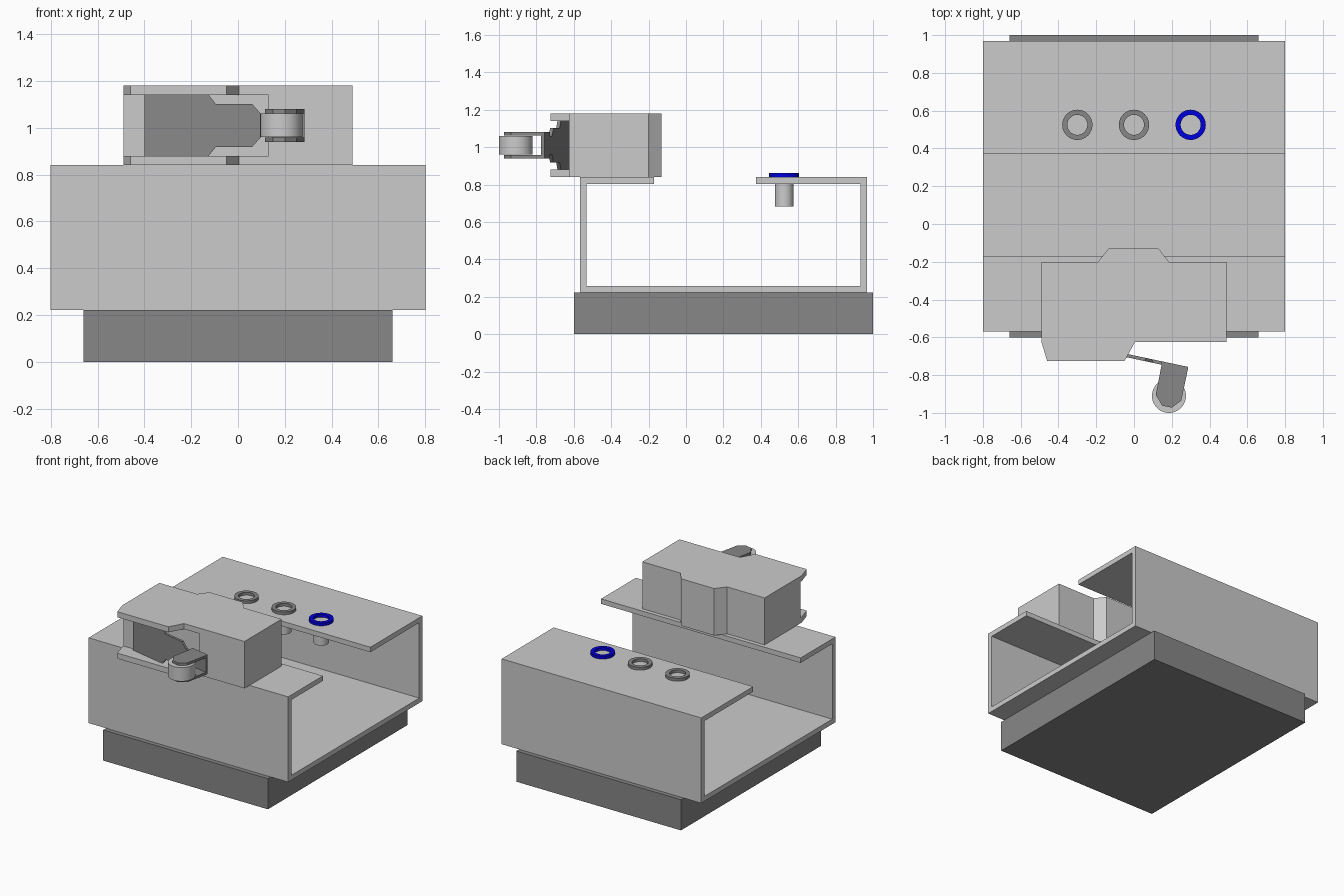
import bpy, bmesh, math

if "Cube" in bpy.data.objects:
    bpy.data.objects.remove(bpy.data.objects["Cube"])


def material(name, rgb):
    m = bpy.data.materials.new(name)
    m.diffuse_color = (*rgb, 1)
    m.use_nodes = True
    m.node_tree.nodes["Principled BSDF"].inputs["Base Color"].default_value = m.diffuse_color
    return m


LIGHT = material("light_grey", (0.60, 0.60, 0.60))
DARK = material("dark_grey", (0.245, 0.245, 0.245))
BLUE = material("blue", (0.0, 0.0, 0.72))


def finish(name, bm, mat, smooth=False):
    bmesh.ops.recalc_face_normals(bm, faces=bm.faces)
    me = bpy.data.meshes.new(name)
    bm.to_mesh(me)
    bm.free()
    me.materials.append(mat)
    if smooth:
        for p in me.polygons:
            p.use_smooth = True
        me.set_sharp_from_angle(angle=math.radians(35))
    ob = bpy.data.objects.new(name, me)
    bpy.context.collection.objects.link(ob)
    return ob


def prism(name, pts, lo, hi, mat, place=lambda u, v, w: (u, v, w)):
    """Extrude a 2D outline (u, v) from w=lo to w=hi."""
    bm = bmesh.new()
    a = [bm.verts.new(place(u, v, lo)) for u, v in pts]
    b = [bm.verts.new(place(u, v, hi)) for u, v in pts]
    bm.faces.new(a)
    bm.faces.new(b)
    for i in range(len(pts)):
        j = (i + 1) % len(pts)
        bm.faces.new((a[i], a[j], b[j], b[i]))
    return finish(name, bm, mat)


def ring(name, x, y, r_in, r_out, z0, z1, mat, n=48):
    """Flat washer shape; r_in = 0 gives a solid cylinder."""
    if r_in == 0:
        bm = bmesh.new()
        bmesh.ops.create_cone(bm, cap_ends=True, segments=n, radius1=r_out,
                              radius2=r_out, depth=z1 - z0)
        bmesh.ops.translate(bm, verts=bm.verts, vec=(x, y, (z0 + z1) / 2))
        return finish(name, bm, mat, True)
    bm = bmesh.new()
    section = [(r_in, z0), (r_out, z0), (r_out, z1), (r_in, z1)]
    loops = []
    for k in range(n):
        t = 2 * math.pi * k / n
        loops.append([bm.verts.new((x + r * math.cos(t), y + r * math.sin(t), z))
                      for r, z in section])
    for k in range(n):
        a, b = loops[k], loops[(k + 1) % n]
        for i in range(4):
            j = (i + 1) % 4
            bm.faces.new((a[i], a[j], b[j], b[i]))
    return finish(name, bm, mat, True)


# Base block
prism("base_block", [(-0.66, -0.6), (0.66, -0.6), (0.66, 1.0), (-0.66, 1.0)],
      0, 0.222, DARK)

# Open-topped channel with inward lips, extruded along x
T = 0.036
channel = [(-0.568, 0.222), (0.968, 0.222), (0.968, 0.84), (0.373, 0.84),
           (0.373, 0.84 - T), (0.968 - T, 0.84 - T), (0.968 - T, 0.222 + T),
           (-0.568 + T, 0.222 + T), (-0.568 + T, 0.84 - T), (-0.17, 0.84 - T),
           (-0.17, 0.84), (-0.568, 0.84)]
prism("channel", channel, -0.8, 0.8, LIGHT, lambda u, v, w: (w, u, v))

# Switch housing: core between two guard plates
back = [(0.49, -0.2), (0.185, -0.2), (0.13, -0.13),
        (-0.135, -0.13), (-0.19, -0.2), (-0.49, -0.2)]
guard = back + [(-0.49, -0.625), (-0.46, -0.725), (-0.05, -0.725),
                (0.005, -0.625), (0.49, -0.625)]
core = back + [(-0.49, -0.612), (0.13, -0.612), (0.13, -0.625), (0.49, -0.625)]
prism("lower_guard_plate", guard, 0.84, 0.88, LIGHT)
prism("housing_core", core, 0.88, 1.14, LIGHT)
prism("upper_guard_plate", guard, 1.14, 1.18, LIGHT)

# Slanted lever, tapering in steps towards the roller
MID = 1.01
half = [(-0.40, 0.13), (-0.125, 0.13), (-0.095, 0.092), (0.06, 0.092),
        (0.098, 0.05), (0.145, 0.05), (0.145, 0.07), (0.285, 0.07)]
outline = [(x, MID + h) for x, h in half] + [(x, MID - h) for x, h in reversed(half)]
prism("lever", outline, -0.004, 0.014, DARK,
      lambda u, v, w: (u, -0.625 - 0.212 * (u + 0.4) + w, v))

# Roller bracket ears and roller
ear = [(0.147, -0.741), (0.285, -0.770), (0.25, -0.935), (0.2, -0.972),
       (0.15, -0.962), (0.115, -0.905)]
prism("lower_bracket_ear", ear, MID - 0.07, MID - 0.052, DARK)
prism("upper_bracket_ear", ear, MID + 0.052, MID + 0.07, DARK)
ring("roller", 0.185, -0.91, 0, 0.09, MID - 0.05, MID + 0.05, LIGHT)

# Indicator row: collar on the lip with a stem through it
for i, x in enumerate((-0.3, 0.0, 0.3)):
    ring(f"collar_{i + 1}", x, 0.525, 0.053, 0.08, 0.838, 0.861, BLUE if i == 2 else DARK)
    ring(f"stem_{i + 1}", x, 0.525, 0, 0.05, 0.683, 0.842, LIGHT, 32)
